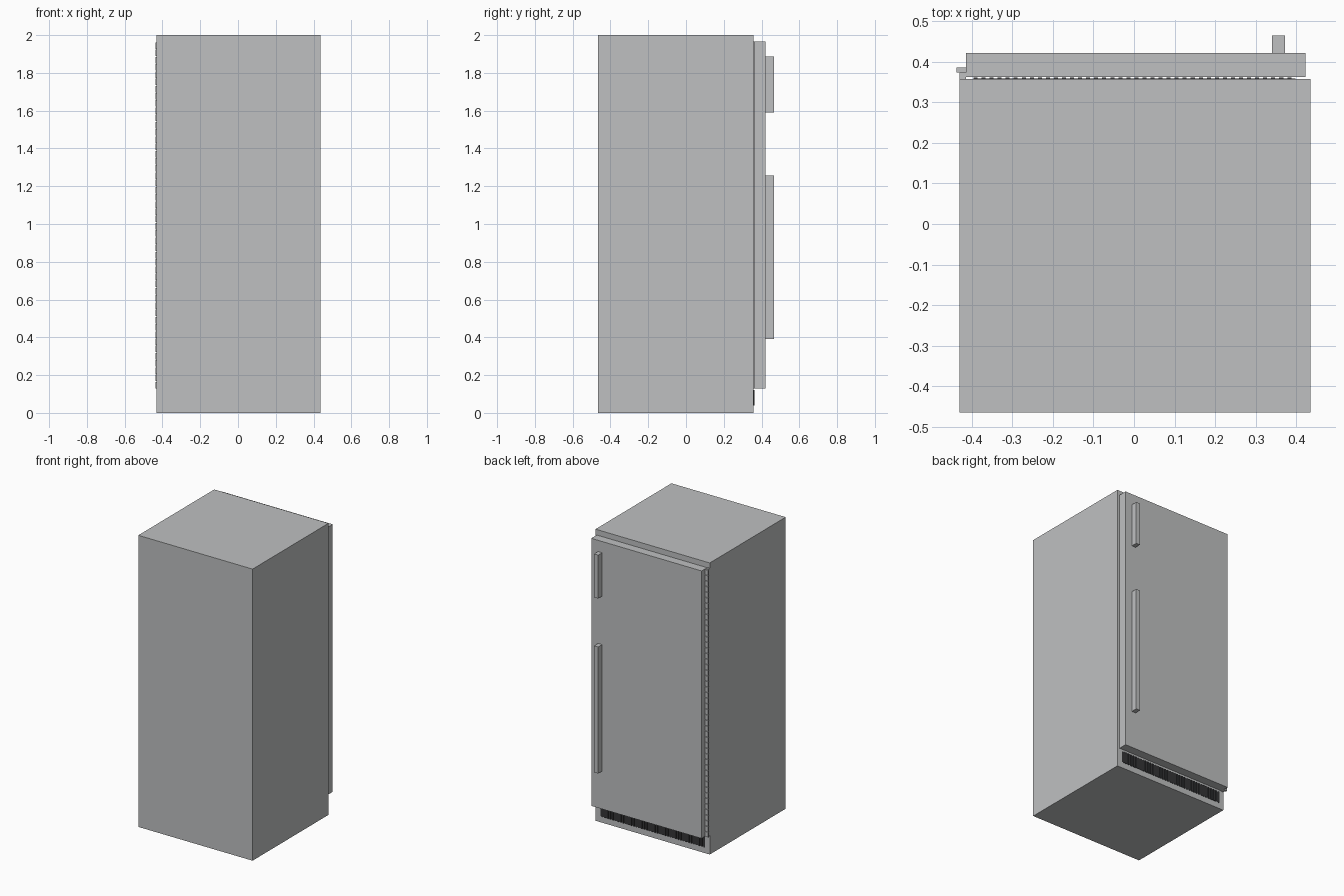
import bpy
import bmesh
from mathutils import Matrix, Vector

if "Cube" in bpy.data.objects:
    bpy.data.objects.remove(bpy.data.objects["Cube"], do_unlink=True)


def make_material(name, color):
    mat = bpy.data.materials.new(name)
    mat.use_nodes = True
    mat.diffuse_color = color
    mat.node_tree.nodes["Principled BSDF"].inputs["Base Color"].default_value = color
    return mat


STEEL = make_material("brushed grey", (0.52, 0.53, 0.535, 1))
DARK = make_material("vent black", (0.035, 0.036, 0.038, 1))


def boxes(name, mat, extents):
    """One object from boxes given as (x0, x1, y0, y1, z0, z1)."""
    bm = bmesh.new()
    for x0, x1, y0, y1, z0, z1 in extents:
        center = Vector((x0 + x1, y0 + y1, z0 + z1)) / 2
        size = Matrix.Diagonal((x1 - x0, y1 - y0, z1 - z0, 1))
        bmesh.ops.create_cube(bm, size=1, matrix=Matrix.Translation(center) @ size)
    mesh = bpy.data.meshes.new(name)
    bm.to_mesh(mesh)
    bm.free()
    mesh.materials.append(mat)
    obj = bpy.data.objects.new(name, mesh)
    bpy.context.collection.objects.link(obj)
    return obj


FACE_Y = 0.358            # door side of the cabinet
DOOR_Z = (0.13, 1.965)

# Cabinet and door, with a narrow gap between them
boxes("cabinet", STEEL, [(-0.431, 0.436, -0.465, FACE_Y, 0, 2)])
boxes("door", STEEL, [(-0.414, 0.423, 0.363, 0.422, *DOOR_Z)])

# Bar handles
for name, z0, z1 in (("upper_handle", 1.59, 1.888), ("lower_handle", 0.39, 1.258)):
    boxes(name, STEEL, [(0.341, 0.372, 0.422, 0.465, z0, z1)])

# Long hinge: a leaf on the cabinet and a row of knuckles
boxes("hinge_leaf", STEEL, [(-0.431, -0.414, FACE_Y, 0.374, *DOOR_Z)])
count = 48
pitch = (DOOR_Z[1] - DOOR_Z[0]) / count
boxes("hinge_knuckles", STEEL, [
    (-0.438, -0.414, 0.374, 0.386,
     DOOR_Z[0] + i * pitch, DOOR_Z[0] + (i + 0.9) * pitch)
    for i in range(count)])

# Dark grille under the door: thin backing plate with upright slats
boxes("vent_plate", DARK, [(-0.396, 0.398, FACE_Y, FACE_Y + 0.001, 0.042, 0.118)])
slats = 40
step = 0.794 / slats
boxes("vent_slats", DARK, [
    (-0.396 + i * step, -0.396 + (i + 0.5) * step, FACE_Y, FACE_Y + 0.004, 0.04, 0.12)
    for i in range(slats)])
